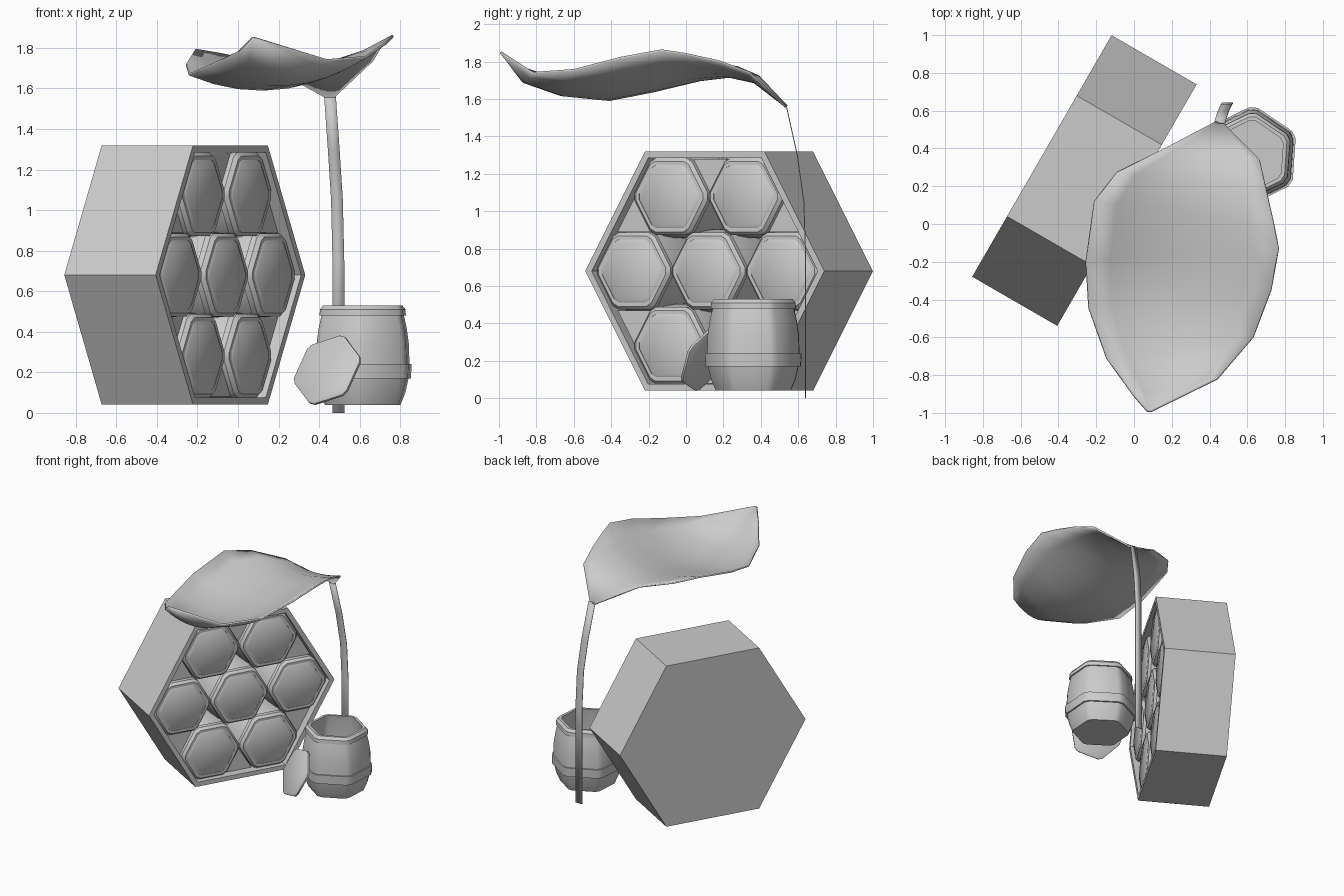
import bpy
import bmesh
import math
from mathutils import Matrix, Vector

default_cube = bpy.data.objects.get("Cube")
if default_cube:
    bpy.data.objects.remove(default_cube, do_unlink=True)


def finish(name, bm, matrix=None, thickness=None, smooth_angle=35):
    """Turn a bmesh into a shaded object, optionally with a solid thickness."""
    bmesh.ops.recalc_face_normals(bm, faces=bm.faces)
    mesh = bpy.data.meshes.new(name)
    bm.to_mesh(mesh)
    bm.free()
    obj = bpy.data.objects.new(name, mesh)
    bpy.context.collection.objects.link(obj)
    if matrix:
        obj.matrix_world = matrix
    bpy.ops.object.select_all(action='DESELECT')
    obj.select_set(True)
    bpy.context.view_layer.objects.active = obj
    bpy.ops.object.shade_smooth_by_angle(angle=math.radians(smooth_angle))
    if thickness:
        solid = obj.modifiers.new("Thickness", 'SOLIDIFY')
        solid.thickness = thickness
        solid.offset = 0
    return obj


def frame(origin, x_axis, z_axis):
    """Matrix placing local x and z along the given perpendicular directions."""
    x_axis = Vector(x_axis).normalized()
    z_axis = Vector(z_axis).normalized()
    y_axis = z_axis.cross(x_axis)
    rotation = Matrix((x_axis, y_axis, z_axis)).transposed().to_4x4()
    return Matrix.Translation(origin) @ rotation


def polygon(sides, cut=0):
    """Unit polygon angles; a cut splits each corner in two to blunt it."""
    corners = [math.tau * i / sides for i in range(sides)]
    if not cut:
        return corners
    return [a + math.radians(d) for a in corners for d in (-cut, cut)]


def loft(name, rings, angles, matrix):
    """Skin a stack of (height, radius) polygon rings and cap both ends."""
    bm = bmesh.new()
    loops = [[bm.verts.new((r * math.cos(a), r * math.sin(a), h)) for a in angles]
             for h, r in rings]
    count = len(angles)
    for low, high in zip(loops, loops[1:]):
        for i in range(count):
            j = (i + 1) % count
            bm.faces.new((low[i], low[j], high[j], high[i]))
    bm.faces.new(loops[0])
    bm.faces.new(loops[-1])
    return finish(name, bm, matrix)


def sheet(name, rows, thickness):
    """Skin rows of points into a thin sheet."""
    bm = bmesh.new()
    grid = [[bm.verts.new(p) for p in row] for row in rows]
    for a, b in zip(grid, grid[1:]):
        for i in range(len(a) - 1):
            bm.faces.new((a[i], a[i + 1], b[i + 1], b[i]))
    return finish(name, bm, thickness=thickness, smooth_angle=50)


HEXAGON = polygon(6)
BLUNT_HEXAGON = polygon(6, cut=5)

# Barrel: bulging hexagonal wall with two bands, open mouth and inner floor
BARREL = [(0, .2), (.06, .226), (.13, .242), (.13, .255), (.2, .258), (.2, .247),
          (.3, .244), (.38, .232), (.44, .218), (.44, .228), (.47, .226),
          (.49, .208), (.49, .187), (.3, .215), (.03, .19)]
LID = [(0, .178), (.005, .187), (.018, .187), (.025, .176)]


def barrel(name, matrix):
    return loft(name, BARREL, BLUNT_HEXAGON, matrix)


def lid(name, matrix):
    return loft(name, LID, BLUNT_HEXAGON, matrix)


# Hexagonal rack lying on its side, open toward the front left
rack = frame((-.2625, .23, .68), (.5, .866, 0), (.866, -.5, 0))
DEPTH, RADIUS, WALL = .26, .738, .04
BACK = -DEPTH + .01
loft("rack_shell", [(-DEPTH, RADIUS), (DEPTH, RADIUS),
                    (DEPTH, RADIUS - WALL), (BACK, RADIUS - WALL)], HEXAGON, rack)

# Seven closed barrels stored in the rack, one in the middle and six around it
SPACING = .46
spots = [Vector((0, 0, BACK))]
spots += [Vector((SPACING * math.cos(a), SPACING * math.sin(a), BACK)) for a in HEXAGON]
for number, spot in enumerate(spots, 1):
    place = rack @ Matrix.Translation(spot)
    barrel(f"stored_barrel_{number}", place)
    lid(f"stored_lid_{number}", place @ Matrix.Translation((0, 0, .47)))

# Triangular spacers filling the gaps along the rack walls
for number, angle in enumerate(HEXAGON, 1):
    turn = Matrix.Rotation(angle + math.pi / 6, 4, 'Z')
    flip = Matrix.Rotation(math.pi, 4, 'Z')
    place = rack @ turn @ Matrix.Translation((.54, 0, 0)) @ flip
    loft(f"rack_spacer_{number}", [(BACK, .12), (.2, .12)], polygon(3), place)

# Open barrel standing beside the rack, with its lid leaning on it
turn = Matrix.Rotation(math.radians(26), 4, 'Z')
barrel("open_barrel", Matrix.Translation((.615, .36, .04)) @ turn)
lean = math.radians(25)
lid_normal = (-.56 * math.cos(lean), -.83 * math.cos(lean), math.sin(lean))
lid("leaning_lid", frame((.447, .11, .205), (.83, -.56, 0), lid_normal)
    @ Matrix.Rotation(math.radians(18), 4, 'Z'))

# Leaf blade: left edge, right edge and midrib height for each row, base to tip
LEAF = [((.43, .54, 1.56), (.475, .53, 1.56), 1.56),
        ((.14, .39, 1.72), (.665, .34, 1.74), 1.69),
        ((-.09, .275, 1.77), (.7, .18, 1.8), 1.72),
        ((-.21, .12, 1.79), (.74, 0, 1.84), 1.7),
        ((-.255, -.2, 1.72), (.765, -.13, 1.86), 1.65),
        ((-.24, -.445, 1.67), (.725, -.35, 1.82), 1.605),
        ((-.145, -.71, 1.71), (.63, -.6, 1.755), 1.62),
        ((0, -.91, 1.78), (.44, -.82, 1.74), 1.69),
        ((.07, -.99, 1.85), (.09, -.99, 1.85), 1.85)]
COLUMNS = 8


def leaf_row(left, right, middle):
    points = []
    for i in range(COLUMNS + 1):
        t = i / COLUMNS
        point = Vector(left).lerp(Vector(right), t)
        sag = middle - (left[2] + right[2]) / 2
        point.z += 4 * t * (1 - t) * sag
        points.append(point)
    return points


sheet("leaf_blade", [leaf_row(*row) for row in LEAF], .012)

# Flat bending stalk that carries the leaf
STALK = [(.495, .64, 0), (.495, .64, .75), (.488, .63, 1.05),
         (.472, .595, 1.3), (.453, .535, 1.57)]
half_width = Vector((.029, 0, 0))
sheet("leaf_stalk", [(Vector(p) - half_width, Vector(p) + half_width) for p in STALK], .005)
